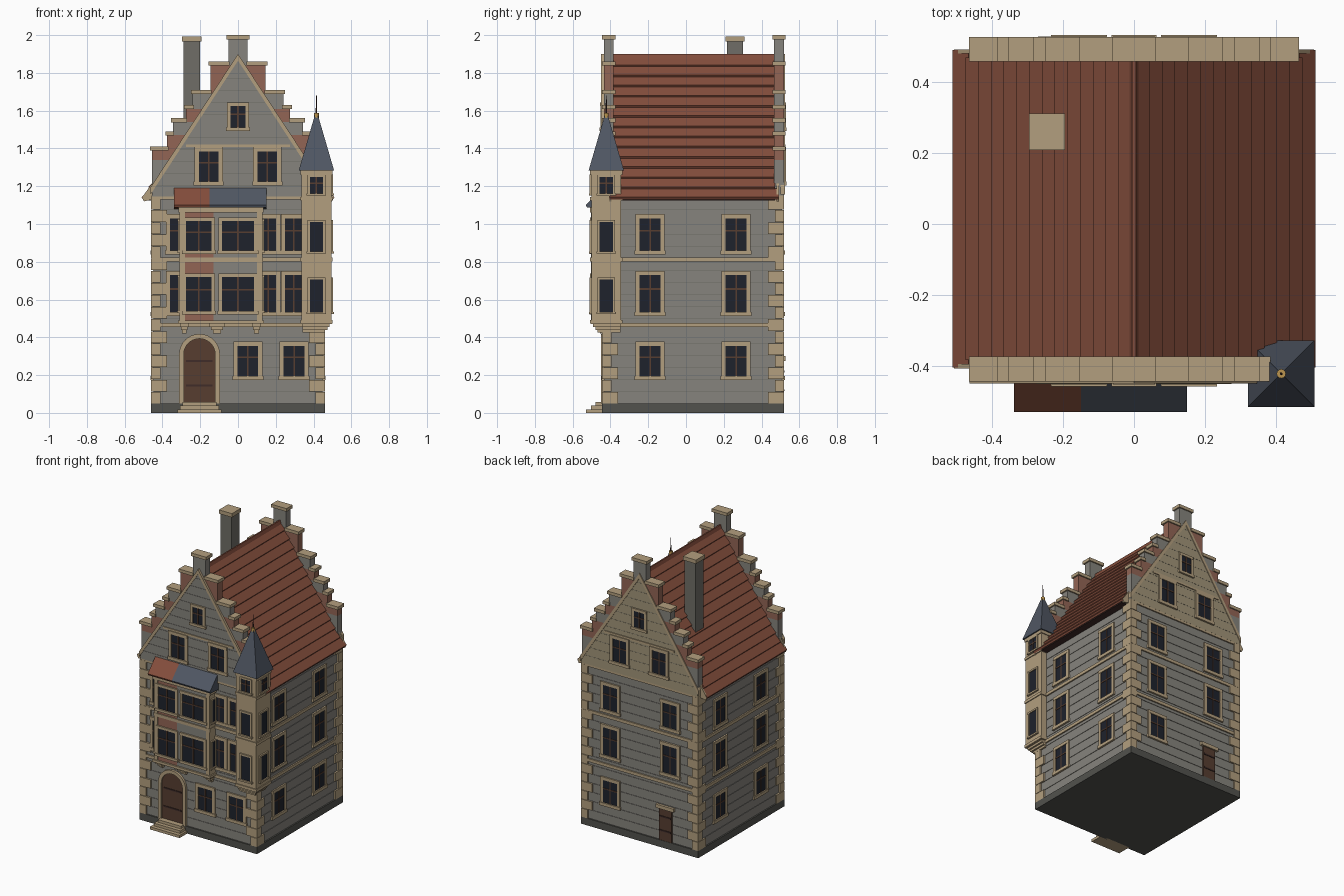
import bpy, bmesh, math
from mathutils import Matrix

if "Cube" in bpy.data.objects:
    bpy.data.objects.remove(bpy.data.objects["Cube"])

COL = dict(stone=(.24, .23, .205), joint=(.15, .15, .13), sand=(.45, .345, .21), brick=(.29, .13, .09),
           tile=(.23, .075, .045), dark=(.05, .025, .022), slate=(.08, .095, .125), glass=(.013, .016, .025),
           wood=(.095, .048, .03), plinth=(.085, .085, .075), chimney=(.16, .155, .135), gold=(.5, .3, .08),
           backwall=(.36, .3, .19))
MATS, PARTS = {}, {}
for n, c in COL.items():
    MATS[n] = bpy.data.materials.new(n)
    MATS[n].diffuse_color = (*c, 1)


def part(name, mat):
    if name not in PARTS:
        PARTS[name] = (bmesh.new(), mat)
    return PARTS[name][0]


def prism(bm, pts, axis, a, b):
    """Extrude a 2D outline along an axis from a to b."""
    def put(p, t):
        return {'x': (t, p[0], p[1]), 'y': (p[0], t, p[1]), 'z': (p[0], p[1], t)}[axis]
    lo = [bm.verts.new(put(p, a)) for p in pts]
    hi = [bm.verts.new(put(p, b)) for p in pts]
    bm.faces.new(lo)
    bm.faces.new(hi[::-1])
    for i in range(len(pts)):
        j = (i + 1) % len(pts)
        bm.faces.new((lo[i], lo[j], hi[j], hi[i]))


def box(bm, x0, x1, y0, y1, z0, z1):
    prism(bm, [(x0, y0), (x1, y0), (x1, y1), (x0, y1)], 'z', z0, z1)


def on_face(bm, face, pts, d0, d1):
    """Outline (u, z) extruded outward from a wall face."""
    axis, sign, plane = face
    prism(bm, pts, axis, plane + sign * d0, plane + sign * d1)


def rect(bm, face, u0, u1, z0, z1, d0, d1):
    on_face(bm, face, [(u0, z0), (u1, z0), (u1, z1), (u0, z1)], d0, d1)


def window(face, u, w, z0, z1, f=.022, bars=True):
    h = w / 2
    rect(part('window_glass', 'glass'), face, u - h, u + h, z0, z1, -.01, .004)
    fr = part('window_frames', 'sand')
    for s in (-1, 1):
        a, b = sorted((u + s * h, u + s * (h + f)))
        rect(fr, face, a, b, z0, z1, -.01, .009)
    rect(fr, face, u - h - f, u + h + f, z1, z1 + f, -.01, .01)
    rect(fr, face, u - h - f - .005, u + h + f + .005, z0 - f, z0, -.01, .013)
    if bars:
        m = part('window_bars', 'wood')
        rect(m, face, u - .004, u + .004, z0, z1, 0, .007)
        zm = z0 + (z1 - z0) * .62
        rect(m, face, u - h, u + h, zm - .004, zm + .004, 0, .007)


YF, YB, XW = -.435, .51, .45
FRONT, BACK = ('y', -1, YF), ('y', 1, YB)
RIGHT, LEFT = ('x', 1, XW), ('x', -1, -XW)

# plinth, wall core and stone courses
box(part('plinth', 'plinth'), -.46, .46, -.445, .52, 0, .05)
box(part('wall_core', 'joint'), -XW + .003, XW - .003, YF + .003, YB - .003, .04, 1.15)
H = 1.09 / 17
for i in range(17):
    box(part('wall_courses', 'stone'), -XW, XW, YF, YB, .05 + i * H, .05 + (i + 1) * H - .0025)
# string courses
for z in (.465, .812, 1.14):
    box(part('string_courses', 'sand'), -.459, .459, YF - .009, YB + .009, z - .011, z + .011)
# corner quoins
for sx in (-1, 1):
    for y, sy in ((YF, -1), (YB, 1)):
        for i in range(17):
            lx, ly = (.085, .05) if i % 2 else (.05, .085)
            x0, x1 = sorted((sx * .46, sx * (.46 - lx)))
            y0, y1 = sorted((y + sy * .01, y + sy * (.01 - ly)))
            box(part('quoins', 'sand'), x0, x1, y0, y1, .05 + i * H, .05 + (i + 1) * H - .003)

# stepped gables with caps, coursed triangle, sloping coping and attic windows
STEPS = [(.455, 1.41), (.375, 1.49), (.345, 1.56), (.275, 1.63), (.24, 1.71), (.145, 1.86), (.05, 2.0)]
for ya, yb, face, wall in ((-.435, -.383, FRONT, 'stone'), (.467, .518, BACK, 'backwall')):
    zb = 1.14
    for i, (x, z) in enumerate(STEPS):
        red = i in (0, 1, 3, 5)
        zr = max(zb, z - .07) if i == 0 else zb
        if i == 0:
            box(part('gable_stone', 'stone'), -x, x, ya, yb, zb, zr)
        box(part('gable_brick' if red else 'gable_stone', 'brick' if red else 'stone'), -x, x, ya, yb, zr, z - .02)
        inner = STEPS[i + 1][0] - .006 if i < 6 else 0
        for a, b in ((-x - .01, -inner), (inner, x + .01)):
            box(part('gable_caps', 'sand'), a, b, ya - .009, yb + .009, z - .022, z)
        zb = z - .02
    on_face(part('gable_joint_backing', 'joint'), face,
            [(-.45, 1.14), (.45, 1.14), (.45, 1.2), (0, 1.89), (-.45, 1.2)], 0, .0075 if wall == 'stone' else .0085)
    gable = (face[0], face[1], face[2] + face[1] * .0095)
    for i in range(12):
        z0, z1 = 1.145 + i * .0625, 1.145 + (i + 1) * .0625 - .0025
        w0, w1 = (min(.455, (1.9 - z) * .655) for z in (z0, z1))
        on_face(part('gable_courses_' + ('front' if wall == 'stone' else 'back'), wall), gable,
                [(-w0, z0), (w0, z0), (w1, z1), (-w1, z1)], -.0095, 0)
    for s in (-1, 1):
        on_face(part('gable_coping', 'sand'), face,
                [(0, 1.9), (s * .464, 1.193), (s * .464, 1.155), (0, 1.865)], -.01, .014)
        window(gable, s * .155, .105, 1.225, 1.385)
    window(gable, 0, .08, 1.51, 1.625, .018)
    rect(part('gable_strings', 'sand'), gable, -.275, .275, 1.408, 1.422, -.01, .006)

# roof body, lapped tile rows, ridge and verge boards
prism(part('roof_body', 'dark'), [(-.5, 1.125), (.5, 1.125), (0, 1.88)], 'y', -.38, .47)
N = 14
for s in (-1, 1):
    for i in range(N):
        t0, t1 = i / N, (i + 1) / N
        xa, za = s * .503 * (1 - t0), 1.13 + .755 * t0
        xb, zb = s * .503 * (1 - t1), 1.13 + .755 * t1
        y0, y1 = (-.405, .49) if i < 1 else (-.384, .47)
        prism(part('roof_tiles', 'tile'), [(xa, za), (xa + s * .008, za + .012), (xb, zb + .003), (xb - s * .008, zb - .008)],
              'y', y0, y1)
    for y in (-.407, .48):
        prism(part('verge_boards', 'sand'), [(s * .452, 1.13), (s * .498, 1.12), (s * .508, 1.14), (s * .456, 1.215)],
              'y', y, y + .012)
prism(part('roof_ridge', 'tile'), [(-.014, 1.87), (.014, 1.87), (.005, 1.9), (-.005, 1.9)], 'y', -.384, .47)

# chimney
box(part('chimney', 'chimney'), -.288, -.202, .217, .303, 1.38, 1.97)
box(part('chimney_cap', 'sand'), -.296, -.194, .209, .311, 1.965, 1.992)

# wall windows: ground, first and second floor
FLOORS = [(.195, .355), (.535, .73), (.86, 1.03)]
for k, (z0, z1) in enumerate(FLOORS):
    for u in (-.19, .265):
        window(RIGHT, u, .11, z0, z1)
        window(LEFT, u, .11, z0, z1)
    window(BACK, .235, .11, z0, z1)
    if k:
        window(BACK, -.235, .11, z0, z1)
        window(FRONT, -.31, .1, z0, z1)
        window(FRONT, .16, .085, z0, z1)
        window(FRONT, .295, .09, z0, z1)
    else:
        window(FRONT, .052, .11, z0, z1)
        window(FRONT, .297, .11, z0, z1)


# arched front door with surround and steps
def arch(r, z0, zs=.31, n=16):
    c = [(-.204 + r * math.cos(math.pi * i / n), zs + r * math.sin(math.pi * i / n)) for i in range(n + 1)]
    return [(-.204 + r, z0)] + c + [(-.204 - r, z0)]


on_face(part('front_door', 'wood'), FRONT, arch(.085, .05), -.01, .006)
on_face(part('door_surround', 'sand'), FRONT, arch(.108, .05) + arch(.083, .05)[::-1], -.01, .016)
for z in (.145, .275):
    rect(part('door_straps', 'dark'), FRONT, -.275, -.135, z - .005, z + .005, 0, .01)
for i in range(3):
    box(part('door_steps', 'sand'), -.32 + i * .013, -.088 - i * .013, -.53 + i * .026, -.43, i * .019, (i + 1) * .019)
# back door
rect(part('back_door', 'wood'), BACK, -.25, -.15, .05, .275, -.01, .008)
rect(part('back_door_lintel', 'sand'), BACK, -.27, -.13, .275, .3, -.01, .018)
for z in (.12, .22):
    rect(part('back_door_straps', 'dark'), BACK, -.245, -.155, z - .005, z + .005, 0, .012)

# oriel bay: two-tone body, bands, windows, corbels and split lean-to roof
OY = -.497
box(part('oriel_brick_body', 'brick'), -.305, -.13, OY, -.43, .475, 1.09)
box(part('oriel_stone_body', 'stone'), -.13, .125, OY, -.43, .475, 1.09)
for z0, z1, g in ((.472, .49, .012), (.8, .822, .007), (1.06, 1.09, .01)):
    box(part('oriel_bands', 'sand'), -.305 - g, .125 + g, OY - g, -.43, z0, z1)
for x in (-.305, .105):
    box(part('oriel_posts', 'sand'), x - .004, x + .024, OY - .005, -.43, .48, 1.07)
OF = ('y', -1, OY)
for z0, z1 in ((.54, .72), (.86, 1.017)):
    window(OF, -.207, .135, z0, z1, .018)
    window(OF, 0, .17, z0, z1, .018)
    window(('x', 1, .129), -.466, .035, z0, z1, .01, False)
    window(('x', -1, -.309), -.466, .035, z0, z1, .01, False)
for x, w in ((-.285, .045), (-.112, .085), (.098, .05)):
    for i in range(3):
        h = w / 2 * (.5 + .25 * i)
        box(part('oriel_corbels', 'sand'), x - h, x + h, YF - .02 - i * .018, YF, .42 + i * .018, .438 + i * .018)
for name, mat, a, b in (('oriel_roof_tiles', 'tile', -.338, -.15), ('oriel_roof_slate', 'slate', -.15, .15)):
    prism(part(name, mat), [(-.43, 1.08), (-.525, 1.088), (-.53, 1.1), (-.444, 1.19), (-.43, 1.19)], 'x', a, b)

# corner turret: stepped corbel, shaft, bands, windows, spire and finial
TX, TY, R = .415, -.422, .079
box(part('turret_shaft', 'sand'), TX - R, TX + R, TY - R, TY + R, .475, 1.28)
for i in range(4):
    r = .046 + .012 * i
    box(part('turret_corbel', 'sand'), TX - R + .005, TX + r, TY - r, TY + R - .005, .425 + i * .015, .44 + i * .015)
for z0, z1 in ((.472, .492), (.802, .822), (1.125, 1.142), (1.26, 1.282)):
    r = R + .006
    box(part('turret_bands', 'sand'), TX - r, TX + r, TY - r, TY + r, z0, z1)
for face, u in ((('y', -1, TY - R), TX), (('x', 1, TX + R), TY)):
    for z0, z1 in ((.535, .705), (.855, 1.01), (1.162, 1.25)):
        window(face, u, .07, z0, z1, .012, z1 > 1.2)


def cone(bm, r1, r2, z0, z1, n, rot=0):
    bmesh.ops.create_cone(bm, cap_ends=True, segments=n, radius1=r1, radius2=r2, depth=z1 - z0,
                          matrix=Matrix.Translation((TX, TY, (z0 + z1) / 2)) @ Matrix.Rotation(rot, 4, 'Z'))


cone(part('turret_spire', 'slate'), .094 * math.sqrt(2), .008, 1.282, 1.585, 4, math.pi / 4)
cone(part('finial_collar', 'gold'), .013, .013, 1.56, 1.588, 12)
cone(part('finial_rod', 'dark'), .004, .002, 1.585, 1.68, 8)

# turn every collected part into an object
for name, (bm, mat) in PARTS.items():
    bmesh.ops.recalc_face_normals(bm, faces=bm.faces)
    me = bpy.data.meshes.new(name)
    bm.to_mesh(me)
    bm.free()
    me.materials.append(MATS[mat])
    bpy.context.collection.objects.link(bpy.data.objects.new(name, me))

for m in bpy.data.materials:
    if m.users and not m.is_grease_pencil:
        m.use_nodes = True
        m.node_tree.nodes["Principled BSDF"].inputs["Base Color"].default_value = m.diffuse_color
